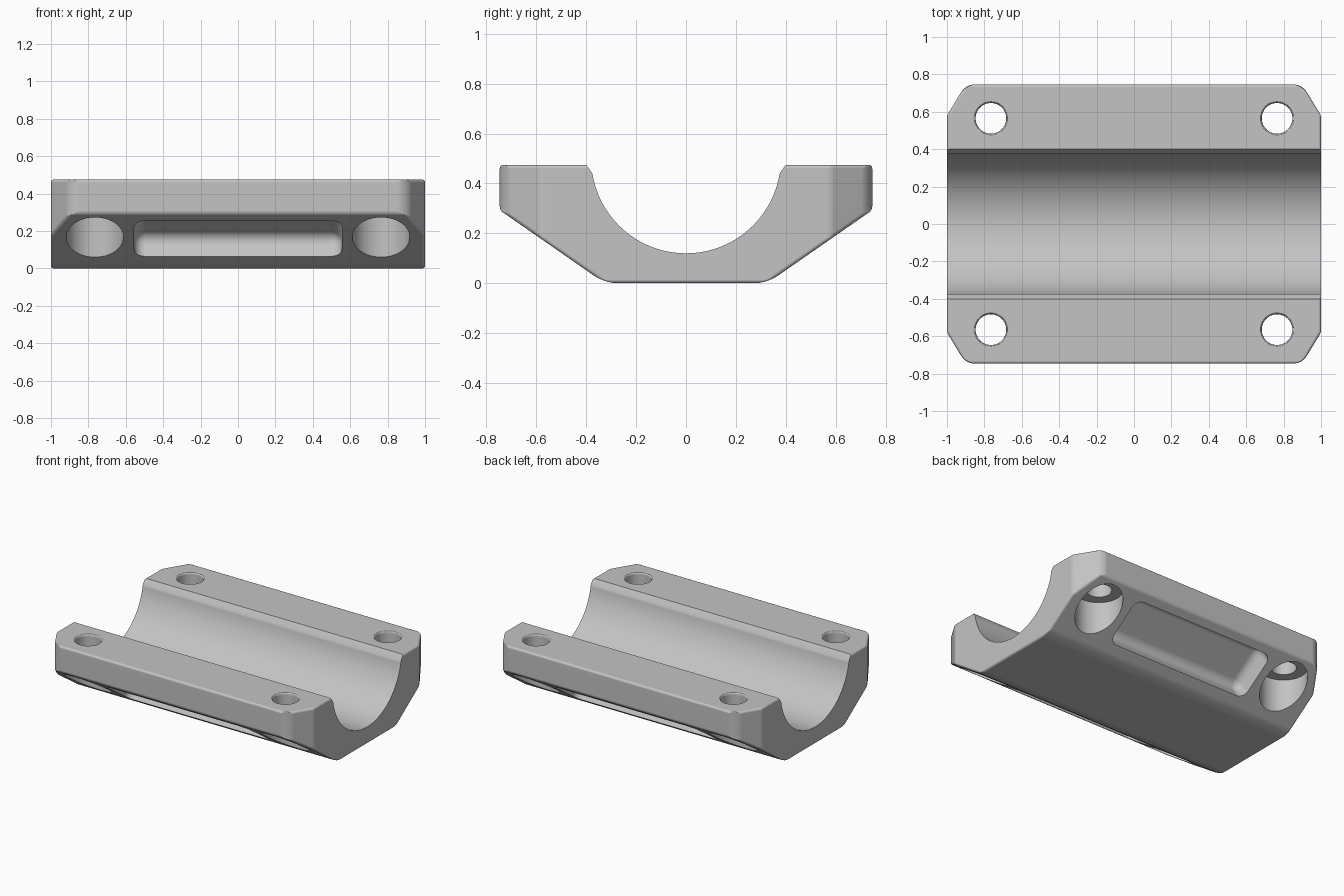
import bpy
import bmesh
from math import atan2, asin, cos, sin, pi
from mathutils import Matrix, Vector

if "Cube" in bpy.data.objects:
    bpy.data.objects.remove(bpy.data.objects["Cube"])

HALF_Y, TOP = 0.747, 0.475            # outer half width and height
FOOT_Y, SHOULDER_Z = 0.325, 0.293     # ends of the sloped underside
SLOPE = atan2(SHOULDER_Z, HALF_Y - FOOT_Y)
BORE_R, BORE_Z = 0.38, 0.5

metal = bpy.data.materials.new("plain grey metal")
metal.use_nodes = True
metal.diffuse_color = (0.55, 0.55, 0.55, 1)
metal.node_tree.nodes["Principled BSDF"].inputs["Base Color"].default_value = (0.55, 0.55, 0.55, 1)


def make_object(name, bm):
    bmesh.ops.recalc_face_normals(bm, faces=bm.faces)
    mesh = bpy.data.meshes.new(name)
    bm.to_mesh(mesh)
    bm.free()
    mesh.materials.append(metal)
    obj = bpy.data.objects.new(name, mesh)
    bpy.context.collection.objects.link(obj)
    return obj


def activate(obj):
    bpy.ops.object.select_all(action="DESELECT")
    obj.select_set(True)
    bpy.context.view_layer.objects.active = obj


def apply_all(obj):
    activate(obj)
    for mod in list(obj.modifiers):
        bpy.ops.object.modifier_apply(modifier=mod.name)


def block_body():
    # Box trimmed by the underside slopes and the four corner chamfers
    bm = bmesh.new()
    bmesh.ops.create_cube(bm, size=2, matrix=Matrix.Translation((0, 0, TOP / 2))
                          @ Matrix.Diagonal((1, HALF_Y, TOP / 2, 1)))
    cuts = []
    for s in (-1, 1):
        cuts.append((Vector((0, s * FOOT_Y, 0)), Vector((0, s * sin(SLOPE), -cos(SLOPE)))))
        for t in (-1, 1):
            cuts.append((Vector((t, s * 0.58, 0)), Vector((t * 0.165, s * 0.1, 0))))
    for point, normal in cuts:
        geom = bm.verts[:] + bm.edges[:] + bm.faces[:]
        bmesh.ops.bisect_plane(bm, geom=geom, plane_co=point, plane_no=normal, clear_outer=True)
        rim = [e for e in bm.edges if e.is_boundary]
        bmesh.ops.holes_fill(bm, edges=rim)
    # Wide rounding on outer uprights and foot edges, narrow elsewhere
    weight = bm.edges.layers.float.new("bevel_weight_edge")
    for e in bm.edges:
        a, b = (v.co for v in e.verts)
        upright = abs(a.x - b.x) + abs(a.y - b.y) < 0.01 and abs(a.y) > 0.7
        foot = max(a.z, b.z) < 0.01 and abs(a.x - b.x) > 1
        e[weight] = 1 if upright or foot else 0.3
    obj = make_object("bearing_block", bm)
    bevel = obj.modifiers.new("rounding", "BEVEL")
    bevel.limit_method = "WEIGHT"
    bevel.width = 0.05
    bevel.segments = 5
    apply_all(obj)
    return obj


def bore_cutter():
    # Trough arc with a small chamfer at each lip
    lip = asin((BORE_Z - 0.44) / BORE_R)
    steps = 64
    pts = [(0.40, 0.7), (0.40, TOP)]
    for i in range(steps + 1):
        a = -lip - (pi - 2 * lip) * i / steps
        pts.append((BORE_R * cos(a), BORE_Z + BORE_R * sin(a)))
    pts += [(-0.40, TOP), (-0.40, 0.7)]
    bm = bmesh.new()
    face = bm.faces.new([bm.verts.new((-1.2, y, z)) for y, z in pts])
    ext = bmesh.ops.extrude_face_region(bm, geom=[face])["geom"]
    bmesh.ops.translate(bm, vec=(2.4, 0, 0), verts=[v for v in ext if isinstance(v, bmesh.types.BMVert)])
    # Keep the starting cap so the cutter is closed
    if any(e.is_boundary for e in bm.edges):
        bmesh.ops.holes_fill(bm, edges=[e for e in bm.edges if e.is_boundary])
    return make_object("bore_cutter", bm)


def bolt_cutter(x, y):
    # Lathe: counterbore, bolt hole and softened top rim
    profile = [(0, -0.1), (0.153, -0.1), (0.153, 0.3), (0.082, 0.3), (0.082, 0.458),
               (0.084, 0.467), (0.089, 0.473), (0.097, 0.4755), (0.097, 0.6), (0, 0.6)]
    bm = bmesh.new()
    verts = [bm.verts.new((x + r, y, z)) for r, z in profile]
    edges = [bm.edges.new(pair) for pair in zip(verts, verts[1:])]
    bmesh.ops.spin(bm, geom=verts + edges, cent=(x, y, 0), axis=(0, 0, 1),
                   angle=2 * pi, steps=48)
    bmesh.ops.remove_doubles(bm, verts=bm.verts, dist=0.0005)
    return make_object("bolt_cutter", bm)


def pocket_cutter(side):
    # Rounded box sunk square to the sloped underside
    bm = bmesh.new()
    bmesh.ops.create_cube(bm, size=1, matrix=Matrix.Diagonal((1.11, 0.335, 0.24, 1)))
    bmesh.ops.bevel(bm, geom=bm.edges[:], offset=0.06, segments=6, profile=0.5, affect="EDGES")
    mid_z = 0.16
    mid_y = FOOT_Y + mid_z * cos(SLOPE) / sin(SLOPE)
    place = Matrix.Translation((0, side * mid_y, mid_z)) @ Matrix.Rotation(side * SLOPE, 4, "X")
    bm.transform(place)
    return make_object("pocket_cutter", bm)


block = block_body()
cutters = [bore_cutter()]
for s in (-1, 1):
    cutters.append(pocket_cutter(s))
    cutters += [bolt_cutter(t * 0.765, s * 0.565) for t in (-1, 1)]

for cutter in cutters:
    cutter.hide_render = True
    cut = block.modifiers.new("cut", "BOOLEAN")
    cut.operation = "DIFFERENCE"
    cut.solver = "EXACT"
    cut.object = cutter
apply_all(block)
for cutter in cutters:
    bpy.data.objects.remove(cutter)

# Smooth rounded areas, crisp edges, flat large faces
activate(block)
bpy.ops.object.shade_smooth_by_angle(angle=pi / 7)
normals = block.modifiers.new("flat faces", "WEIGHTED_NORMAL")
normals.keep_sharp = True
